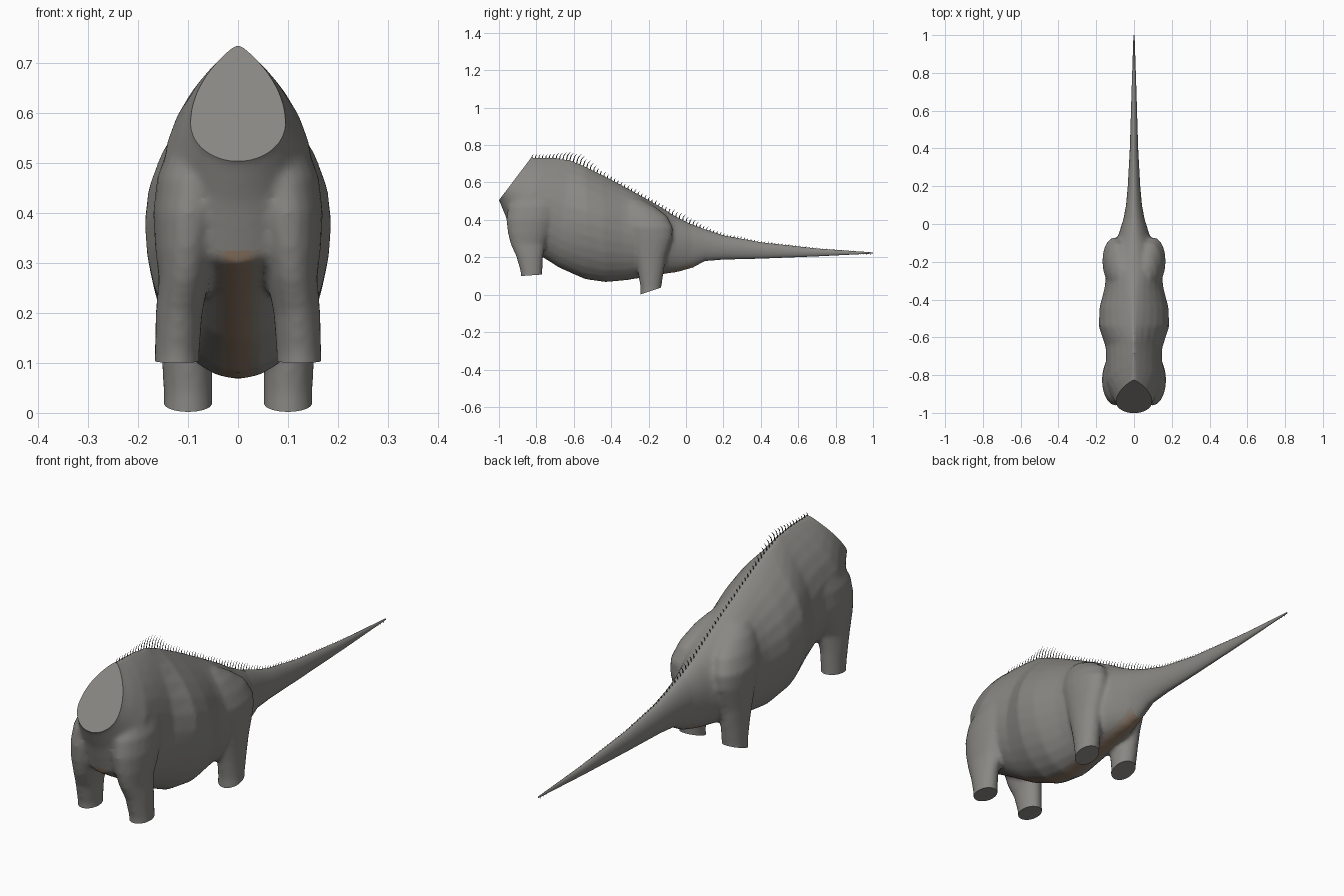
import bpy, bmesh, math
from mathutils import Vector

if "Cube" in bpy.data.objects:
    bpy.data.objects.remove(bpy.data.objects["Cube"])


def material(name, rgb):
    m = bpy.data.materials.new(name)
    m.diffuse_color = (*rgb, 1)
    m.use_nodes = True
    m.node_tree.nodes["Principled BSDF"].inputs["Base Color"].default_value = m.diffuse_color
    return m


HIDE = material("grey hide", (0.25, 0.245, 0.23))
BELLY = material("brown belly", (0.28, 0.195, 0.135))
EDGE = material("grey brown belly edge", (0.25, 0.215, 0.18))
SPINE = material("dark spine", (0.10, 0.10, 0.10))

# Body sections: top y, top z, bottom y, bottom z, half width, height fraction of widest point
SECTIONS = [
    (-.88, .768, -1.05, .54, .088, .32),
    (-.83, .738, -1.0, .505, .094, .32),
    (-.79, .736, -.965, .42, .12, .40),
    (-.74, .735, -.93, .30, .15, .42),
    (-.68, .730, -.82, .235, .148, .45),
    (-.62, .722, -.68, .145, .150, .45),
    (-.54, .689, -.54, .083, .187, .5),
    (-.45, .643, -.43, .067, .182, .5),
    (-.35, .59, -.32, .077, .155, .5),
    (-.25, .535, -.22, .093, .145, .5),
    (-.14, .473, -.12, .110, .115, .5),
    (-.06, .423, -.04, .122, .08, .5),
    (.03, .377, .03, .142, .055, .55),
    (.10, .35, .10, .180, .042, .5),
    (.20, .317, .20, .188, .033, .5),
    (.40, .28, .40, .193, .022, .5),
    (.70, .247, .70, .205, .013, .5),
    (1.0, .226, 1.0, .220, .003, .5),
]


def section_ring(s, n=28):
    """Teardrop outline between a top and a bottom point, pinched towards the neck."""
    yt, zt, yb, zb, w, f = s
    p = 1.2 + .65 * min(1, max(0, (-.25 - yt) / .3))
    pts = []
    for i in range(n):
        a = 2 * math.pi * i / n
        c, h = math.cos(a), math.sin(a)
        t = f + (1 - f) * h if h > 0 else f + f * h
        x = math.copysign(abs(c) ** (p if h > 0 else 1), c) * w
        pts.append(Vector((x, yb + (yt - yb) * t, zb + (zt - zb) * t)))
    return pts


def limb_ring(r, side, n=20):
    z, y, x, ry, rx = r
    return [Vector((side * (x + rx * math.cos(2 * math.pi * i / n)),
                    y + ry * math.sin(2 * math.pi * i / n), z)) for i in range(n)]


def loft(bm, rings):
    loops = [[bm.verts.new(p) for p in ring] for ring in rings]
    n = len(loops[0])
    for a, b in zip(loops, loops[1:]):
        for i in range(n):
            j = (i + 1) % n
            bm.faces.new((a[i], a[j], b[j], b[i]))
    bm.faces.new(loops[0][::-1])
    bm.faces.new(loops[-1])


def make_object(name, bm, mats):
    me = bpy.data.meshes.new(name)
    bm.to_mesh(me)
    bm.free()
    for m in mats:
        me.materials.append(m)
    ob = bpy.data.objects.new(name, me)
    bpy.context.collection.objects.link(ob)
    return ob


def smooth(ob, angle=40):
    for p in ob.data.polygons:
        p.use_smooth = True
    ob.data.set_sharp_from_angle(angle=math.radians(angle))


def paint_belly(bm):
    bm.normal_update()
    for f in bm.faces:
        c = f.calc_center_median()
        under = c.z < .325 and c.y < .06 and f.normal.z < .05
        x = abs(c.x)
        f.material_index = 0 if not under or x > .042 else 1 if x < .028 else 2


# Limb sections: z, y, x, y radius, x radius
FRONT_LEG = [
    (.05, -.824, .122, .057, .045), (.12, -.826, .122, .058, .045),
    (.20, -.835, .118, .071, .047), (.27, -.845, .108, .093, .051),
    (.33, -.838, .103, .115, .063), (.40, -.826, .098, .135, .072),
    (.47, -.812, .090, .140, .072), (.54, -.785, .075, .125, .062),
    (.60, -.750, .055, .100, .050), (.66, -.715, .032, .065, .035)]
HIND_LEG = [
    (-.05, -.188, .100, .056, .051), (.04, -.188, .100, .056, .049),
    (.12, -.188, .102, .069, .051), (.20, -.190, .105, .084, .054),
    (.30, -.190, .105, .117, .061), (.36, -.200, .101, .130, .066),
    (.42, -.225, .085, .125, .062), (.47, -.260, .065, .095, .055),
    (.51, -.290, .045, .055, .040)]

# Torso and legs, fused into one skin
bm = bmesh.new()
loft(bm, [section_ring(s) for s in SECTIONS[:14]])
for side in (1, -1):
    for leg in (FRONT_LEG, HIND_LEG):
        loft(bm, [limb_ring(r, side) for r in leg])
bmesh.ops.recalc_face_normals(bm, faces=bm.faces[:])
rough = make_object("torso_rough", bm, [])
fuse = rough.modifiers.new("fuse", 'REMESH')
fuse.mode = 'VOXEL'
fuse.voxel_size = .010
soft = rough.modifiers.new("soften", 'SMOOTH')
soft.factor = .5
soft.iterations = 5
dg = bpy.context.evaluated_depsgraph_get()
skin = bpy.data.meshes.new_from_object(rough.evaluated_get(dg))
bm = bmesh.new()
bm.from_mesh(skin)
bpy.data.objects.remove(rough)


def slice_off(co, normal, keep):
    """Cut away everything on the normal's side, among the faces chosen by keep."""
    faces = [f for f in bm.faces if keep(f.calc_center_median())]
    geom = faces + list({e for f in faces for e in f.edges}) + list({v for f in faces for v in f.verts})
    bmesh.ops.bisect_plane(bm, geom=geom, dist=1e-5, plane_co=co, plane_no=normal, clear_outer=True)
    edges = [e for e in bm.edges if e.is_boundary]
    bmesh.ops.holes_fill(bm, edges=edges, sides=0)


# Flat neck and leg ends
slice_off((0, -.83, .73), (0, -.225, .17), lambda c: c.y < -.7 and c.z > .4)
slice_off((0, -.88, .1), (0, .07, -1), lambda c: c.y < -.7 and c.z < .2)
slice_off((0, -.24, .003), (0, .33, -1), lambda c: -.4 < c.y < -.05 and c.z < .1)
bmesh.ops.recalc_face_normals(bm, faces=bm.faces[:])
paint_belly(bm)
smooth(make_object("torso_and_legs", bm, [HIDE, BELLY, EDGE]))

# Tail
bm = bmesh.new()
loft(bm, [section_ring(s) for s in SECTIONS[12:]])
bmesh.ops.recalc_face_normals(bm, faces=bm.faces[:])
paint_belly(bm)
smooth(make_object("tail", bm, [HIDE, BELLY, EDGE]))


def back_height(y):
    for a, b in zip(SECTIONS, SECTIONS[1:]):
        if a[0] <= y <= b[0]:
            return a[1] + (b[1] - a[1]) * (y - a[0]) / (b[0] - a[0])
    return SECTIONS[-1][1]


# Row of thin spines along the back
bm = bmesh.new()
COUNT = 100
for i in range(COUNT):
    y = -.825 + 1.81 * i / (COUNT - 1)
    z = back_height(y) - .004
    h = .019 + .03 * math.exp(-((y + .6) / .1) ** 2) + .012 * math.exp(-(y / .1) ** 2)
    h *= 1 - .75 * max(0, y)
    b = .0035 * (1 - .5 * max(0, y))
    outline = [(y - b, z - .01), (y + b, z - .012), (y + b * .6 + h * .2, z + h * .5), (y + h * .6, z + h),
               (y - b * .6 + h * .2, z + h * .55)]
    bm.faces.new([bm.verts.new((0, py, pz)) for py, pz in outline])
make_object("back_spines", bm, [SPINE])
